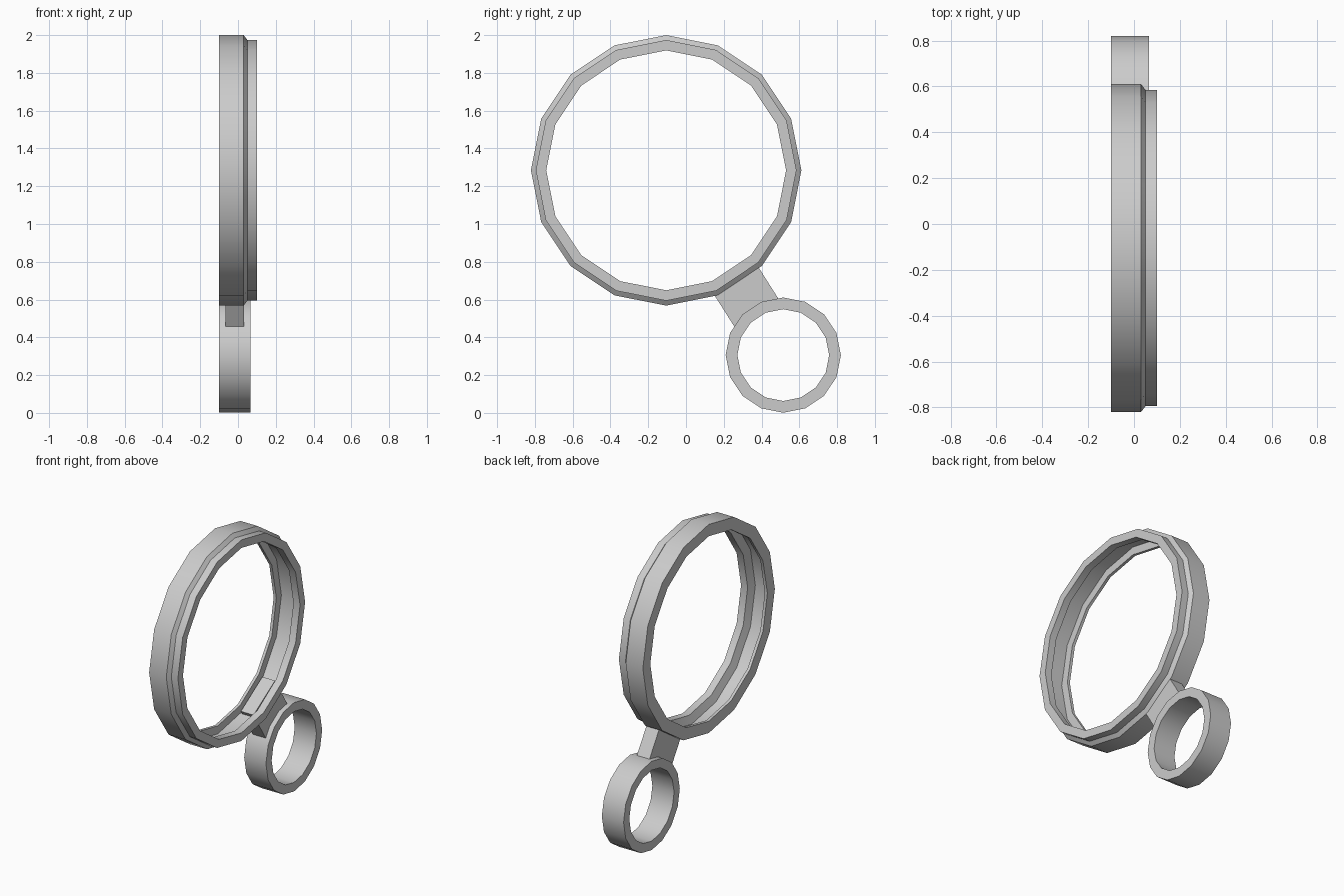
import bpy, bmesh, math
from mathutils import Matrix, Vector

old = bpy.data.objects.get("Cube")
if old:
    bpy.data.objects.remove(old, do_unlink=True)

SIDES = 16
BIG = Vector((0, -0.105, 1.284))
SMALL = Vector((0, 0.515, 0.306))

grey = bpy.data.materials.new("light grey")
grey.use_nodes = True
colour = (0.6, 0.6, 0.6, 1)
grey.diffuse_color = colour
grey.node_tree.nodes["Principled BSDF"].inputs["Base Color"].default_value = colour


def finish(name, bm):
    bmesh.ops.recalc_face_normals(bm, faces=bm.faces)
    mesh = bpy.data.meshes.new(name)
    bm.to_mesh(mesh)
    bm.free()
    mesh.materials.append(grey)
    obj = bpy.data.objects.new(name, mesh)
    bpy.context.collection.objects.link(obj)
    bpy.ops.object.select_all(action='DESELECT')
    obj.select_set(True)
    bpy.context.view_layer.objects.active = obj
    bpy.ops.object.shade_smooth_by_angle(angle=math.radians(30))
    return obj


def ring(name, centre, profile):
    """Sweep a closed (x, radius) profile around the x axis."""
    bm = bmesh.new()
    loops = []
    for i in range(SIDES):
        turn = Matrix.Rotation(2 * math.pi * i / SIDES, 4, 'X')
        loops.append([bm.verts.new(centre + turn @ Vector((x, 0, r)))
                      for x, r in profile])
    n = len(profile)
    for i in range(SIDES):
        a, b = loops[i], loops[(i + 1) % SIDES]
        for j in range(n):
            k = (j + 1) % n
            bm.faces.new((a[j], a[k], b[k], b[j]))
    return finish(name, bm)


# Large rim: back flange, recessed inner channel, chamfer and narrower front lip
ring("large_rim", BIG, [
    (-0.1, 0.716), (0.03, 0.716), (0.05, 0.69), (0.1, 0.69),
    (0.1, 0.635), (0.05, 0.635), (0.03, 0.69), (-0.08, 0.69),
    (-0.08, 0.635), (-0.1, 0.635)])

# Small finger ring
ring("finger_ring", SMALL, [
    (-0.1, 0.305), (0.065, 0.305), (0.065, 0.243), (-0.1, 0.243)])

# Connecting block along the line between the two ring centres
axis = (SMALL - BIG).normalized()
across = Vector((1, 0, 0)).cross(axis)
start, end = 0.645, 0.9
middle = BIG + axis * (start + end) / 2 + Vector((-0.017, 0, 0))
frame = Matrix((Vector((1, 0, 0)), across, axis)).transposed().to_4x4()
size = Matrix.Diagonal((0.096, 0.276, end - start, 1))
bm = bmesh.new()
bmesh.ops.create_cube(bm, size=1, matrix=Matrix.Translation(middle) @ frame @ size)
finish("connecting_block", bm)
